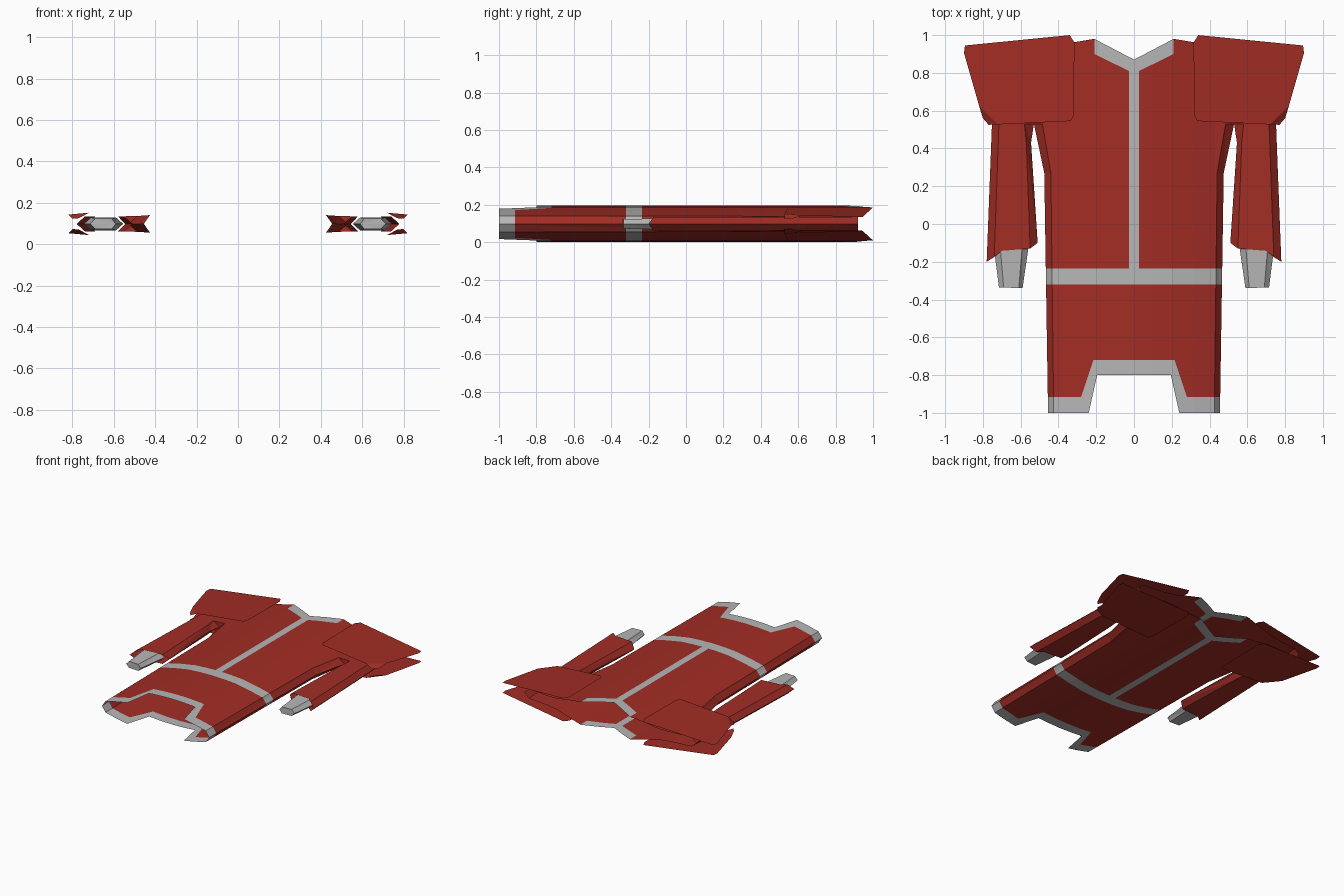
import bpy, bmesh
from mathutils import Vector

if "Cube" in bpy.data.objects:
    bpy.data.objects.remove(bpy.data.objects["Cube"])

MID = 0.098  # height of the plane between the front and back sheets


def material(name, rgb):
    m = bpy.data.materials.new(name)
    m.diffuse_color = (*rgb, 1)
    m.use_nodes = True
    m.node_tree.nodes["Principled BSDF"].inputs["Base Color"].default_value = m.diffuse_color
    return m


RED = material("red cloth", (0.36, 0.026, 0.018))
GREY = material("grey trim", (0.47, 0.47, 0.47))

# half thickness of the robe across its width
KNOTS = [(0, .0975), (.1, .095), (.2, .088), (.32, .067), (.43, .042), (.52, .036), (.95, .036)]


def bulge(x):
    for (x0, h0), (x1, h1) in zip(KNOTS, KNOTS[1:]):
        if x <= x1:
            return h0 + (h1 - h0) * (x - x0) / (x1 - x0)
    return KNOTS[-1][1]


def build(name, polys, cuts=(), height=None, grey=None):
    """One quarter of a part, cut along lines, coloured by rule, mirrored in x and z."""
    bm = bmesh.new()
    for poly in polys:
        bm.faces.new([bm.verts.new(p if len(p) == 3 else (*p, 0)) for p in poly])
    bmesh.ops.remove_doubles(bm, verts=bm.verts, dist=1e-4)
    bmesh.ops.triangulate(bm, faces=bm.faces[:])
    for a, b in cuts:
        d = Vector((b[0] - a[0], b[1] - a[1], 0))
        bmesh.ops.bisect_plane(bm, geom=bm.verts[:] + bm.edges[:] + bm.faces[:], dist=1e-5,
                               plane_co=(*a, 0), plane_no=(d.y, -d.x, 0))
    if height:
        for v in bm.verts:
            v.co.z = height(v.co.x)
    bm.normal_update()
    for f in bm.faces:
        if f.normal.z < -1e-4:
            f.normal_flip()
        c = f.calc_center_median()
        f.material_index = int(bool(grey and grey(c.x, c.y)))
    me = bpy.data.meshes.new(name)
    bm.to_mesh(me)
    bm.free()
    me.materials.append(RED)
    me.materials.append(GREY)
    ob = bpy.data.objects.new(name, me)
    ob.location.z = MID
    bpy.context.collection.objects.link(ob)
    mod = ob.modifiers.new("mirror", 'MIRROR')
    mod.use_axis = (True, False, True)
    return ob


def strip(a, b):
    """Quads between two matching paths."""
    return [[a[i], a[i + 1], b[i + 1], b[i]] for i in range(len(a) - 1)]


def row(y):
    return ((0, y), (1, y))


def col(x):
    return ((x, 0), (x, 1))


# robe body with neck, button band, belt and hem trim
NECK = ((0, .797), (.21, .90))
HEM = ((.215, -.72), (.28, -.915))


def trim(x, y):
    neck = x < .21 and y > .797 + x * .49
    band = x < .027 and y > -.3
    belt = -.32 < y < -.235
    hem = y < -.915 or (y < -.72 and x < .215 + (-.72 - y) / 3)
    return neck or band or belt or hem


rows = [row(y) for y in (-.915, -.72, -.32, -.235)]
outline = [(0, -.8), (.195, -.8), (.24, -1), (.425, -1), (.44, .27), (.485, .53), (.58, .53),
           (.715, .53), (.69, .92), (.32, .962), (.21, .98), (0, .87)]
build("robe_body", [outline],
      rows + [NECK, HEM] + [col(x) for x in (.027, .1, .2, .21, .32, .43, .52)], bulge, trim)

# sloping side of the robe up to the armpit
crease = [(x, y, bulge(x)) for x, y in ((.425, -1), (.44, .27), (.485, .53))]
edge = [(.455, -1, 0), (.475, .27, 0), (.53, .53, 0)]
armpit = [crease[-1], edge[-1], (.58, .53, .036)]
build("robe_side", strip(crease, edge) + [armpit], rows, None, lambda x, y: x > .3 and trim(x, y))

# sleeve: flat top, outer and inner slopes
H = .036
inner = [(.58, .53, H), (.57, .43, H), (.55, -.13, H)]
inner_edge = [(.53, .53, 0), (.545, .43, 0), (.51, -.10, 0)]
outer = [(.69, .92, H), (.715, .53, H), (.74, -.175, H)]
outer_edge = [(.73, .92, 0), (.752, .53, 0), (.78, -.20, 0)]
top = [inner[0], inner[1], inner[2], (.70, -.142, H), outer[2], outer[1]]
build("sleeve", [top] + strip(inner, inner_edge) + strip(outer, outer_edge))

# tapered hand with a closed end
wrist = [(.555, -.10, 0), (.59, -.10, .031), (.71, -.10, .031), (.745, -.10, 0)]
tip = [(.59, -.34, 0), (.61, -.34, .025), (.69, -.335, .025), (.715, -.335, 0)]
build("hand", strip(wrist, tip) + [[tip[0], tip[3], tip[2], tip[1]]], grey=lambda x, y: True)


# shoulder pads, with the lower outer corner folded down
def pad(x, y, drop=0):
    return (x, y, .09 - (x - .32) * .09 - drop)


fold = [pad(.82, .625), pad(.72, .527)]
sheet = [pad(*p) for p in ((.335, .545), (.32, .575), (.315, .96), (.34, 1), (.895, .945), (.90, .905))]
corner = [pad(.80, .56, .022), pad(.77, .525, .022)]
build("shoulder_pad", [sheet[::-1] + [fold[1], fold[0]][:2], [fold[0], corner[0], corner[1], fold[1]]])
